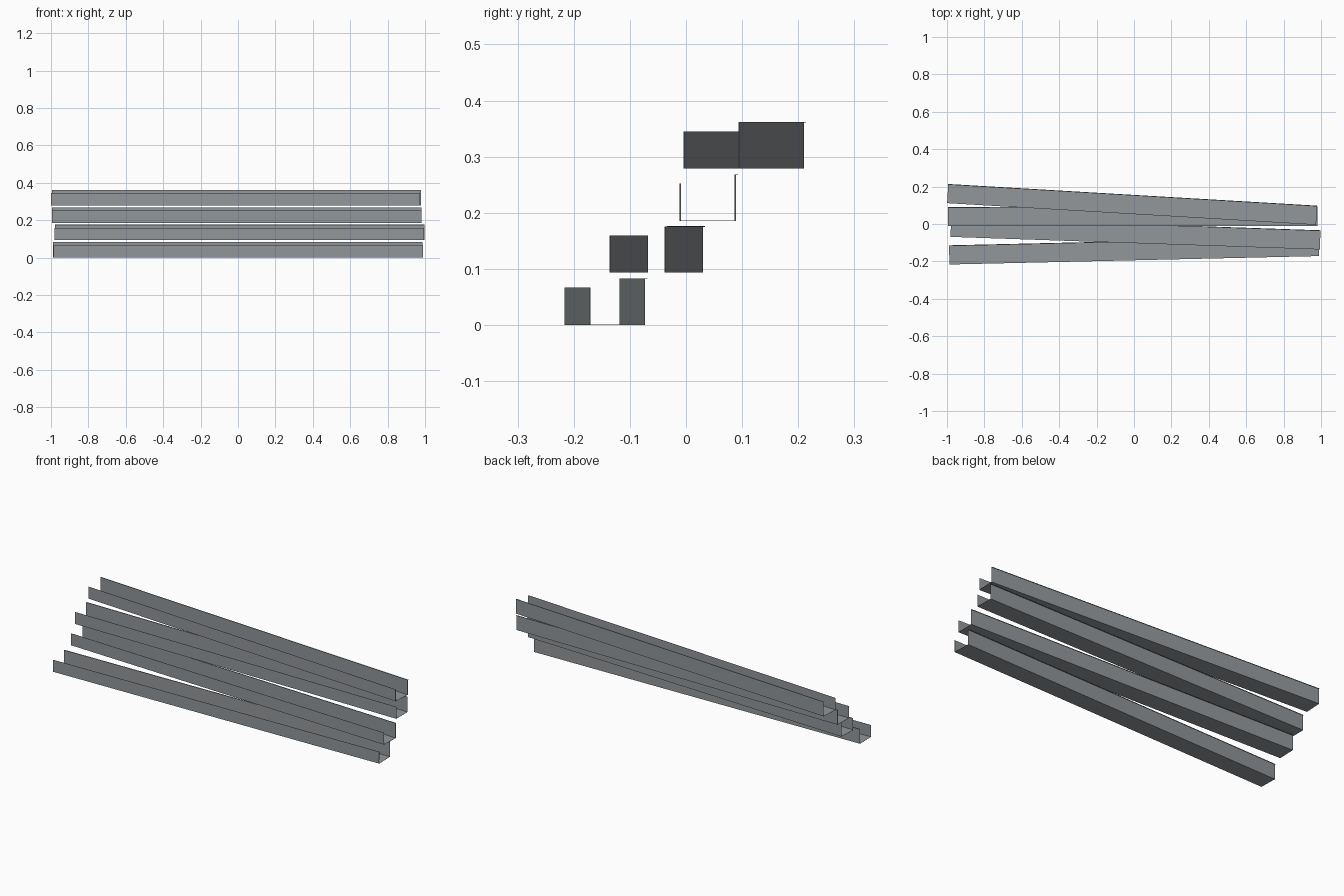
import bpy
import bmesh

cube = bpy.data.objects.get("Cube")
if cube:
    bpy.data.objects.remove(cube, do_unlink=True)

steel = bpy.data.materials.new("grey steel")
steel.use_nodes = True
colour = (0.29, 0.31, 0.325, 1)
steel.diffuse_color = colour
steel.node_tree.nodes["Principled BSDF"].inputs["Base Color"].default_value = colour

LENGTH = 1.976
# Cross-section (y, z): short front wall, floor, tall back wall, small lip
PROFILE = [(-0.049, 0.066), (-0.049, 0), (0.049, 0), (0.049, 0.082), (0.053, 0.082)]


def channel(name, x, y, z, turn):
    """Extrude the folded sheet along x and give it a thin wall."""
    bm = bmesh.new()
    verts = [bm.verts.new((-LENGTH / 2, py, pz)) for py, pz in PROFILE]
    edges = [bm.edges.new(pair) for pair in zip(verts, verts[1:])]
    ends = bmesh.ops.extrude_edge_only(bm, edges=edges)["geom"]
    moved = [g for g in ends if isinstance(g, bmesh.types.BMVert)]
    bmesh.ops.translate(bm, verts=moved, vec=(LENGTH, 0, 0))
    bmesh.ops.recalc_face_normals(bm, faces=bm.faces)
    mesh = bpy.data.meshes.new(name)
    bm.to_mesh(mesh)
    bm.free()
    mesh.materials.append(steel)
    obj = bpy.data.objects.new(name, mesh)
    bpy.context.collection.objects.link(obj)
    obj.location = (x, y, z)
    obj.rotation_euler.z = turn
    wall = obj.modifiers.new("sheet thickness", "SOLIDIFY")
    wall.thickness = 0.001
    wall.offset = 0


# Loose stack, each channel turned slightly
channel("bottom_channel", 0, -0.1445, 0.0005, 0.0228)
channel("lower_middle_channel", 0.008, -0.053, 0.0935, -0.034)
channel("upper_middle_channel", -0.007, 0.039, 0.186, 0.001)
channel("top_channel", -0.01, 0.103, 0.279, -0.0587)
